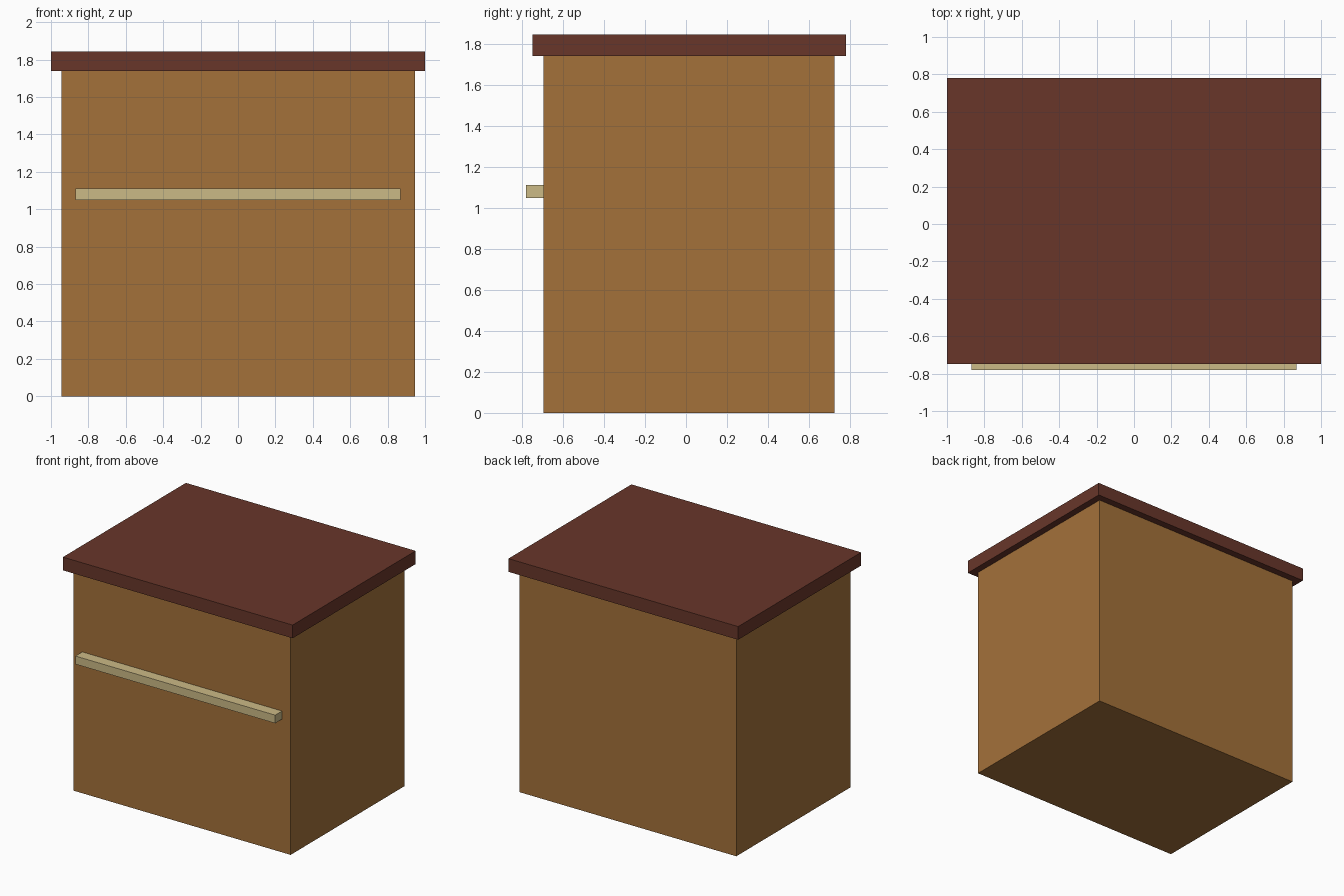
import bpy

if "Cube" in bpy.data.objects:
    bpy.data.objects.remove(bpy.data.objects["Cube"])


def material(name, rgb):
    mat = bpy.data.materials.new(name)
    mat.diffuse_color = (*rgb, 1)
    mat.use_nodes = True
    mat.node_tree.nodes["Principled BSDF"].inputs["Base Color"].default_value = mat.diffuse_color
    return mat


def box(name, low, high, mat):
    """Box spanning two opposite corners."""
    centre = [(a + b) / 2 for a, b in zip(low, high)]
    bpy.ops.mesh.primitive_cube_add(size=1, location=centre)
    obj = bpy.context.object
    obj.name = name
    obj.scale = [b - a for a, b in zip(low, high)]
    bpy.ops.object.transform_apply(location=False, rotation=False, scale=True)
    obj.data.materials.append(mat)
    return obj


wood = material("wood", (0.37, 0.165, 0.042))
dark_red = material("dark_red", (0.14, 0.037, 0.023))
pale_wood = material("pale_wood", (0.6, 0.49, 0.24))

# Main box
box("body", (-0.945, -0.695, 0), (0.945, 0.724, 1.74), wood)
# Overhanging lid
box("lid", (-1, -0.749, 1.74), (1, 0.78, 1.844), dark_red)
# Front rail
box("front_rail", (-0.87, -0.78, 1.048), (0.87, -0.695, 1.112), pale_wood)
